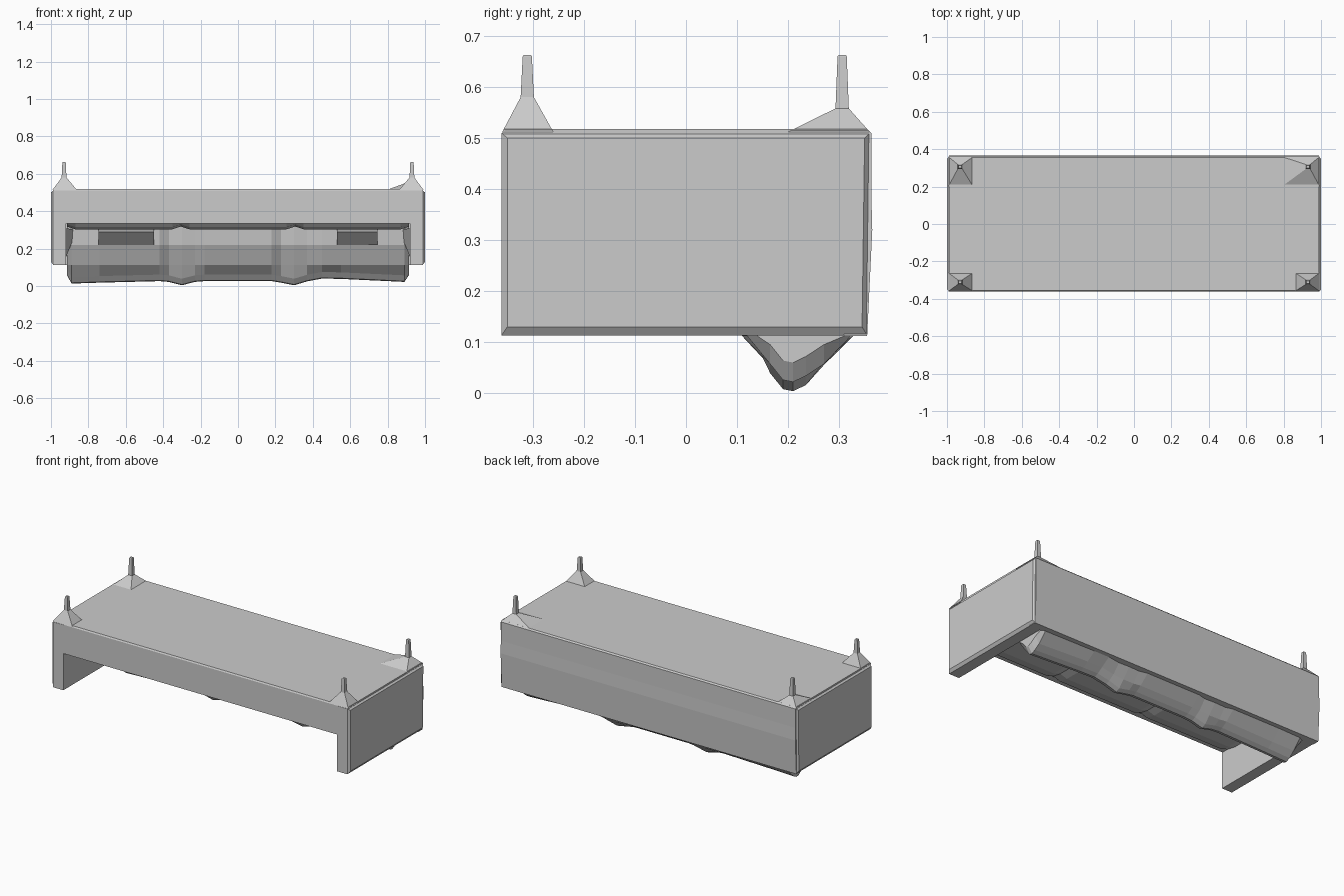
import bpy, bmesh

if "Cube" in bpy.data.objects:
    bpy.data.objects.remove(bpy.data.objects["Cube"])


def make(name, bm):
    bmesh.ops.recalc_face_normals(bm, faces=bm.faces)
    me = bpy.data.meshes.new(name)
    bm.to_mesh(me)
    bm.free()
    ob = bpy.data.objects.new(name, me)
    bpy.context.collection.objects.link(ob)
    return ob


def loft(name, rings):
    """Skin a list of equal-length closed rings and cap both ends."""
    bm = bmesh.new()
    vs = [[bm.verts.new(p) for p in r] for r in rings]
    n = len(rings[0])
    for a, b in zip(vs, vs[1:]):
        for i in range(n):
            j = (i + 1) % n
            bm.faces.new((a[i], a[j], b[j], b[i]))
    bm.faces.new(vs[0])
    bm.faces.new(vs[-1])
    return make(name, bm)


def extrude_x(name, profile, x0, x1):
    return loft(name, [[(x, y, z) for y, z in profile] for x in (x0, x1)])


def rect(x0, x1, y0, y1, z):
    return [(x0, y0, z), (x1, y0, z), (x1, y1, z), (x0, y1, z)]


# Upturned sofa frame: the seat underside is on top, arms and back hang down
extrude_x("seat_base", [(-.36, .335), (-.36, .51), (-.355, .518), (.355, .518),
                        (.363, .51), (.363, .335)], -.99, .99)
for s, side in ((-1, "left"), (1, "right")):
    loft(side + "_arm", [[(s * .92, y, z) for y, z in
                          ((-.362, .113), (.355, .113), (.36, .51), (-.362, .51))],
                         [(s * .988, y, z) for y, z in
                          ((-.362, .113), (.355, .113), (.36, .51), (-.362, .51))],
                         [(s * 1.0, y, z) for y, z in
                          ((-.35, .13), (.345, .13), (.35, .5), (-.35, .5))]])
extrude_x("back_panel", [(.31, .112), (.355, .112), (.365, .32), (.36, .51), (.31, .51)],
          -.99, .99)

# Seat cushions, swelling slightly below the front rail
for i, cx in enumerate((-.61, 0, .61)):
    w = .305
    loft("seat_cushion_%d" % i,
         [[(cx + f * w, y, z) for y, z in
           ((-.34, .345), (-.31, low + .012), (-.25, low), (.2, low), (.2, .345))]
          for f, low in ((-1, .318), (-.85, .303), (.85, .303), (1, .318))])

# Back cushions: one long leaning row, its bottom edge waving at the joints
rings = []
for x, low, grow in ((-.915, .06, -.03), (-.89, .013, -.01), (-.74, .018, 0), (-.42, .026, 0),
                     (-.37, .022, -.025), (-.3, .004, -.02), (-.23, .022, -.025),
                     (-.18, .026, 0), (.18, .026, 0), (.23, .018, -.025), (.3, .004, -.02),
                     (.37, .025, -.025), (.45, .04, 0), (.55, .038, 0),
                     (.89, .022, -.01), (.915, .06, -.03)):
    rings.append([(x, y, z) for y, z in
                  ((.05 - grow, .32), (.06 - grow, .22), (.11 - grow, .112),
                   (.165, low + .035), (.19, low + .004), (.21, low), (.235, low + .012),
                   (.27, max(low + .035, .055)), (.33 + grow * .5, .114), (.33, .32))])
loft("back_cushions", rings)

# Folded cushion ledges at the two outer places
for s, side in ((-1, "left"), (1, "right")):
    xs = sorted((s * .745, s * (.45 if s < 0 else .53)))
    extrude_x(side + "_cushion_ledge", [(-.02, .29), (.055, .22), (.09, .22), (.09, .31)], *xs)
    # Gusset where the back cushion meets the arm
    loft(side + "_arm_gusset", [[(s * .93, .02, .13), (s * .93, .12, .13), (s * .925, .12, .14)],
                                [(s * .93, -.02, .31), (s * .86, .1, .30), (s * .86, .12, .30)]])

# Feet: a pyramid corner block and a slender tapered peg
for name, s, xin, y0, y1, cy, top in (("front_left", -1, .86, -.36, -.26, -.311, .58),
                                      ("front_right", 1, .86, -.36, -.26, -.311, .58),
                                      ("back_left", -1, .86, .20, .36, .306, .558),
                                      ("back_right", 1, .79, .20, .36, .306, .558)):
    def ring(r, z):
        return rect(s * .93 - r, s * .93 + r, cy - r, cy + r, z)
    xa, xb = sorted((s * .993, s * xin))
    loft(name + "_foot", [rect(xa, xb, y0, y1, .512), ring(.013, top),
                          ring(.009, .66), ring(.007, .663)])
